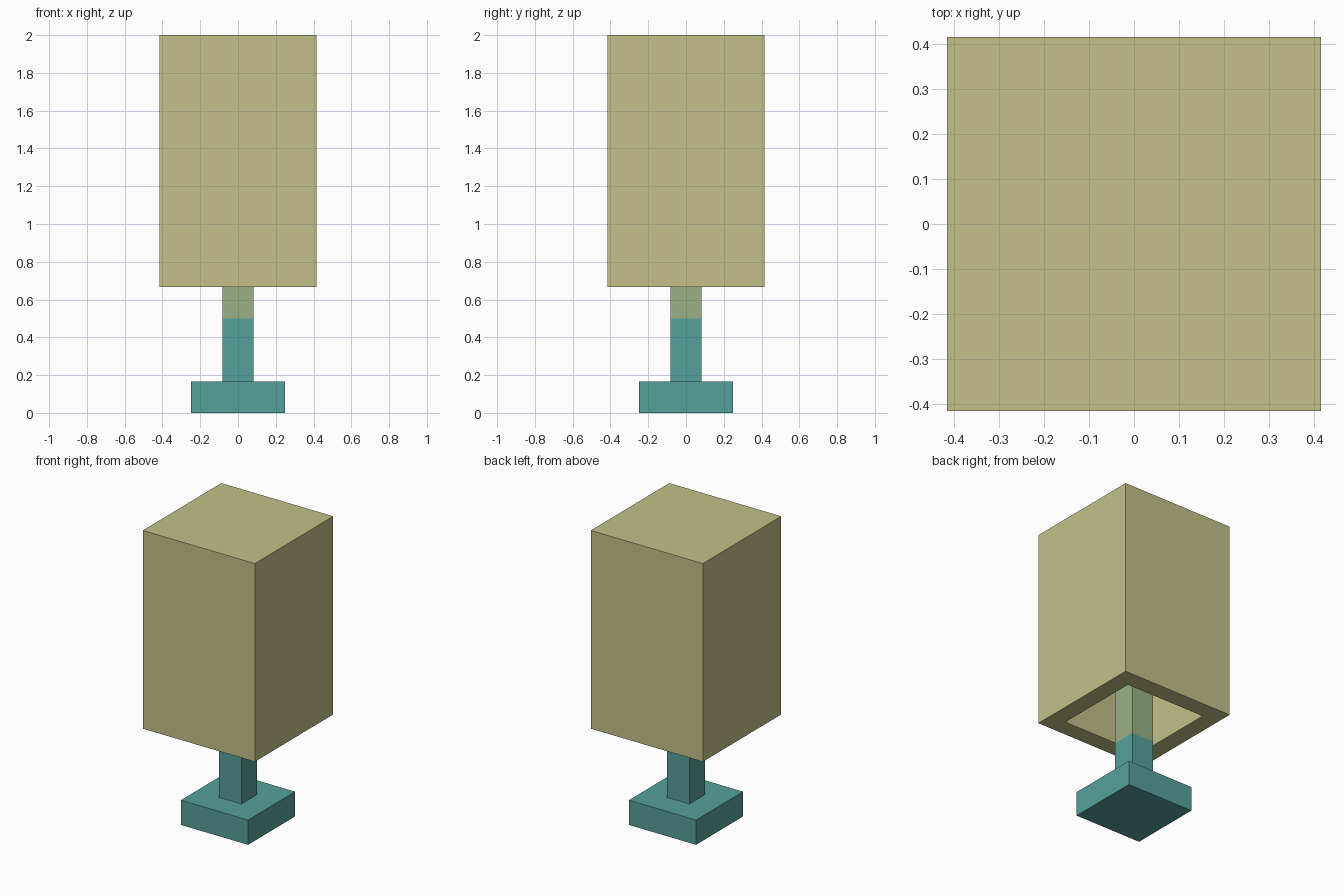
import bpy, bmesh
from mathutils import Matrix, Vector

if "Cube" in bpy.data.objects:
    bpy.data.objects.remove(bpy.data.objects["Cube"])

U = 2 / 12  # one block; the lamp is 12 blocks tall


def material(name, hex_code):
    def linear(c):
        return c / 12.92 if c <= 0.04045 else ((c + 0.055) / 1.055) ** 2.4
    rgb = [linear(int(hex_code[i:i + 2], 16) / 255) for i in (0, 2, 4)]
    mat = bpy.data.materials.new(name)
    mat.diffuse_color = (*rgb, 1)
    mat.use_nodes = True
    mat.node_tree.nodes["Principled BSDF"].inputs["Base Color"].default_value = mat.diffuse_color
    return mat


def box(name, width, z0, z1, mat, wall=None):
    """Square block, sizes in blocks; wall hollows it out from below."""
    bm = bmesh.new()
    bmesh.ops.create_cube(bm, size=1, matrix=Matrix.Translation((0, 0, (z0 + z1) / 2 * U))
                          @ Matrix.Diagonal((width * U, width * U, (z1 - z0) * U, 1)))
    if wall:
        bm.normal_update()
        bottom = min(bm.faces, key=lambda f: f.normal.z)
        bmesh.ops.inset_individual(bm, faces=[bottom], thickness=wall * U)
        cavity = bmesh.ops.extrude_discrete_faces(bm, faces=[bottom])["faces"][0]
        bmesh.ops.translate(bm, verts=cavity.verts, vec=Vector((0, 0, (z1 - z0 - wall) * U)))
    bmesh.ops.recalc_face_normals(bm, faces=bm.faces)
    mesh = bpy.data.meshes.new(name)
    bm.to_mesh(mesh)
    bm.free()
    mesh.materials.append(mat)
    obj = bpy.data.objects.new(name, mesh)
    bpy.context.collection.objects.link(obj)
    return obj


teal = material("teal", "56A19B")
green = material("pale_green", "9BB183")
khaki = material("khaki", "C3C189")

# Foot and two-tone post
box("base", 3, 0, 1, teal)
box("lower_post", 1, 1, 3, teal)
box("upper_post", 1, 3, 11, green)

# Hollow shade, open at the bottom, post reaching its ceiling
box("shade", 5, 4, 12, khaki, wall=1)
